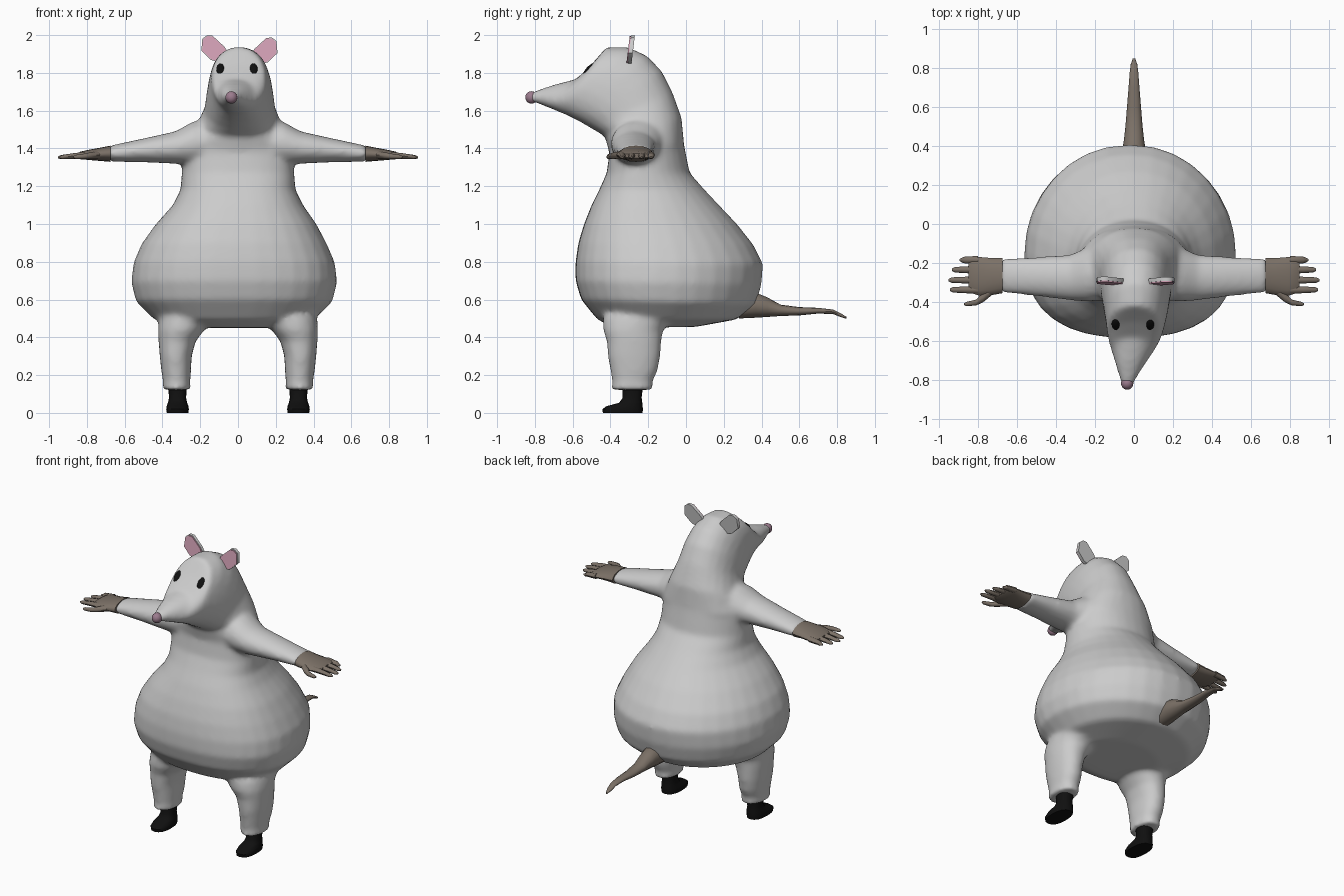
import bpy, bmesh, math
from mathutils import Vector as V, Matrix


def material(name, rgb):
    m = bpy.data.materials.new(name)
    m.diffuse_color = (*rgb, 1)
    return m


BROWN = material("brown_skin", (0.20, 0.165, 0.135))
BLACK = material("black", (0.005, 0.005, 0.005))
PINK = material("pink", (0.66, 0.36, 0.47))
MAUVE = material("mauve", (0.33, 0.20, 0.27))


def finish(name, bm, mat=None, mirror=False, angle=50):
    bmesh.ops.recalc_face_normals(bm, faces=bm.faces)
    if mirror:
        geom = bmesh.ops.duplicate(bm, geom=bm.verts[:] + bm.edges[:] + bm.faces[:])["geom"]
        bmesh.ops.scale(bm, vec=(-1, 1, 1), verts=[g for g in geom if isinstance(g, bmesh.types.BMVert)])
        bmesh.ops.reverse_faces(bm, faces=[g for g in geom if isinstance(g, bmesh.types.BMFace)])
    me = bpy.data.meshes.new(name)
    bm.to_mesh(me)
    bm.free()
    ob = bpy.data.objects.new(name, me)
    bpy.context.collection.objects.link(ob)
    if mat:
        me.materials.append(mat)
    bpy.ops.object.select_all(action="DESELECT")
    ob.select_set(True)
    bpy.context.view_layer.objects.active = ob
    bpy.ops.object.shade_smooth_by_angle(angle=math.radians(angle))
    return ob


def loft(name, rings, sides=24, power=2.0, egg=0.0, **kw):
    """Skin superellipse rings (centre, half axis u, half axis v); egg moves the widest point along -v."""
    bm = bmesh.new()
    loops = []
    f = lambda t: math.copysign(abs(t) ** (2 / power), t)
    for c, u, v in rings:
        loop = []
        for i in range(sides):
            a = 2 * math.pi * i / sides
            p, q = f(math.cos(a)), f(math.sin(a))
            loop.append(bm.verts.new(V(c) + V(u) * p + V(v) * (q - egg * p * p)))
        loops.append(loop)
    for a, b in zip(loops, loops[1:]):
        for i in range(sides):
            j = (i + 1) % sides
            bm.faces.new((a[i], a[j], b[j], b[i]))
    bm.faces.new(loops[0])
    bm.faces.new(loops[-1])
    return finish(name, bm, **kw)


def side_rings(rows):
    """Rows: front y, front z, back y, back z, half width, centre x."""
    return [((x, (fy + by) / 2, (fz + bz) / 2), (w, 0, 0),
             (0, (by - fy) / 2, (bz - fz) / 2)) for fy, fz, by, bz, w, x in rows]


def across(rows):
    """Rows: x, centre y, centre z, half depth, half height."""
    return [((x, y, z), (0, dy, 0), (0, 0, dz)) for x, y, z, dy, dz in rows]


def ball(name, centre, radii, mat, tilt=0):
    bm = bmesh.new()
    bmesh.ops.create_uvsphere(bm, u_segments=16, v_segments=10, radius=1)
    bmesh.ops.transform(bm, verts=bm.verts, matrix=Matrix.Translation(centre)
                        @ Matrix.Rotation(math.radians(tilt), 4, "X") @ Matrix.Diagonal((*radii, 1)))
    return finish(name, bm, mat)


def slab(name, outline, y0, y1, mat=None):
    bm = bmesh.new()
    f = bm.faces.new([bm.verts.new((x, y0 + (z - 1.92) * 0.12, z)) for x, z in outline])
    ext = bmesh.ops.extrude_face_region(bm, geom=[f])["geom"]
    bmesh.ops.translate(bm, vec=(0, y1 - y0, 0),
                        verts=[g for g in ext if isinstance(g, bmesh.types.BMVert)])
    return finish(name, bm, mat)


# pear-shaped body up to the shoulders, widest towards the front
body = loft("body", side_rings([
    (-0.38, 0.45, 0.05, 0.455, 0.27, -0.01),
    (-0.47, 0.495, 0.27, 0.495, 0.425, -0.02),
    (-0.555, 0.60, 0.37, 0.575, 0.52, -0.02),
    (-0.585, 0.70, 0.40, 0.68, 0.545, -0.02),
    (-0.585, 0.80, 0.408, 0.79, 0.533, -0.02),
    (-0.57, 0.90, 0.357, 0.89, 0.49, -0.02),
    (-0.54, 1.00, 0.27, 1.00, 0.425, -0.01),
    (-0.50, 1.10, 0.175, 1.10, 0.345, 0),
    (-0.46, 1.18, 0.10, 1.18, 0.305, 0),
    (-0.42, 1.27, 0.02, 1.27, 0.298, 0),
    (-0.405, 1.38, -0.01, 1.42, 0.29, 0),
    (-0.425, 1.46, -0.02, 1.53, 0.255, 0)]), sides=32, power=2.2, egg=0.14)

# neck, skull and pointed snout, turned slightly aside
head = loft("head", side_rings([
    (-0.405, 1.37, -0.012, 1.42, 0.28, 0),
    (-0.43, 1.465, -0.022, 1.56, 0.23, 0.005),
    (-0.50, 1.505, -0.072, 1.70, 0.188, 0.01),
    (-0.56, 1.54, -0.128, 1.81, 0.178, 0.01),
    (-0.60, 1.56, -0.205, 1.89, 0.168, 0.01),
    (-0.64, 1.58, -0.305, 1.937, 0.155, 0.008),
    (-0.67, 1.59, -0.42, 1.937, 0.142, 0.003),
    (-0.70, 1.605, -0.50, 1.845, 0.125, -0.005),
    (-0.735, 1.618, -0.58, 1.768, 0.097, -0.013),
    (-0.78, 1.637, -0.70, 1.737, 0.064, -0.025),
    (-0.835, 1.65, -0.825, 1.695, 0.027, -0.035)]), power=2.2)

# arms, reaching sideways
arms = loft("arms", across([
    (0.13, -0.23, 1.43, 0.16, 0.13),
    (0.24, -0.26, 1.425, 0.14, 0.118),
    (0.33, -0.275, 1.405, 0.118, 0.087),
    (0.50, -0.27, 1.39, 0.102, 0.064),
    (0.685, -0.265, 1.372, 0.088, 0.042)]), sides=16, mirror=True)

# legs with a cuff at the bottom
legs = loft("legs", side_rings([
    (-0.395, 0.122, -0.175, 0.122, 0.073, 0.325),
    (-0.395, 0.14, -0.172, 0.14, 0.075, 0.325),
    (-0.39, 0.16, -0.18, 0.16, 0.071, 0.325),
    (-0.40, 0.22, -0.15, 0.22, 0.079, 0.327),
    (-0.415, 0.30, -0.135, 0.30, 0.085, 0.33),
    (-0.42, 0.38, -0.13, 0.38, 0.099, 0.322),
    (-0.44, 0.44, -0.12, 0.44, 0.123, 0.30),
    (-0.44, 0.50, -0.06, 0.50, 0.14, 0.28),
    (-0.40, 0.58, -0.06, 0.58, 0.12, 0.26)]), sides=20, power=2.2, mirror=True)

# fuse the grey parts into one soft skin
bpy.ops.object.select_all(action="DESELECT")
for ob in (head, arms, legs, body):
    ob.select_set(True)
bpy.context.view_layer.objects.active = body
bpy.ops.object.join()
remesh = body.modifiers.new("fuse", "REMESH")
remesh.mode = "VOXEL"
remesh.voxel_size = 0.014
remesh.use_smooth_shade = True
soft = body.modifiers.new("soften", "SMOOTH")
soft.factor = 0.5
soft.iterations = 12

# nose and eyes
ball("nose", (-0.035, -0.818, 1.67), (0.032, 0.033, 0.033), MAUVE)
for x in (-0.093, 0.082):
    ball("eye", (x, -0.515, 1.818), (0.022, 0.014, 0.042), BLACK, tilt=-42)

# ears with pink fronts
EAR = [(0.07, 1.90), (0.085, 1.925), (0.15, 1.985), (0.18, 1.987), (0.204, 1.968),
       (0.209, 1.905), (0.16, 1.857), (0.105, 1.84)]
for s, dx, dz in ((1, 0, 0), (-1, 0.015, 0.012)):
    rim = [(s * x + dx, z + dz) for x, z in EAR]
    cx, cz = s * 0.145 + dx, 1.92 + dz
    inner = [(cx + (x - cx) * 0.94, cz + (z - cz) * 0.94) for x, z in rim]
    slab("ear", rim, -0.30, -0.28)
    slab("ear_lining", inner, -0.307, -0.295, PINK)

# hands
loft("hands", across([
    (0.675, -0.265, 1.372, 0.090, 0.043),
    (0.73, -0.27, 1.369, 0.095, 0.035),
    (0.79, -0.27, 1.366, 0.10, 0.027),
    (0.835, -0.262, 1.363, 0.092, 0.02),
    (0.85, -0.26, 1.362, 0.08, 0.012)]), sides=16, mat=BROWN, mirror=True)

# four fingers and a thumb
for y, tip in ((-0.185, 0.895), (-0.235, 0.935), (-0.288, 0.952), (-0.338, 0.945)):
    loft("fingers", across([
        (0.80, y, 1.365, 0.021, 0.018), (0.87, y, 1.36, 0.017, 0.015),
        (tip - 0.015, y, 1.354, 0.014, 0.011), (tip, y, 1.353, 0.006, 0.005)]),
        sides=8, mat=BROWN, mirror=True)
loft("thumbs", across([
    (0.73, -0.33, 1.366, 0.035, 0.022), (0.775, -0.375, 1.362, 0.027, 0.019),
    (0.81, -0.403, 1.358, 0.015, 0.015), (0.86, -0.411, 1.355, 0.011, 0.011),
    (0.872, -0.411, 1.355, 0.005, 0.005)]), sides=8, mat=BROWN, mirror=True)

# black feet
loft("feet", side_rings([
    (-0.44, 0.0, -0.23, 0.0, 0.057, 0.32),
    (-0.443, 0.02, -0.228, 0.02, 0.06, 0.32),
    (-0.42, 0.036, -0.23, 0.038, 0.057, 0.32),
    (-0.355, 0.053, -0.232, 0.06, 0.05, 0.32),
    (-0.335, 0.08, -0.235, 0.08, 0.045, 0.32),
    (-0.335, 0.14, -0.228, 0.14, 0.05, 0.32)]), sides=16, power=2.4, mat=BLACK, mirror=True)

# tail: y, centre z, half width, half height
loft("tail", [((0, y, z), (w, 0, 0), (0, 0, h)) for y, z, w, h in (
    (0.28, 0.56, 0.065, 0.06), (0.37, 0.57, 0.062, 0.066), (0.43, 0.56, 0.052, 0.052),
    (0.50, 0.543, 0.044, 0.03), (0.60, 0.538, 0.036, 0.022), (0.70, 0.541, 0.028, 0.015),
    (0.78, 0.535, 0.022, 0.012), (0.82, 0.517, 0.017, 0.01), (0.85, 0.503, 0.006, 0.005))],
    sides=12, mat=BROWN)
